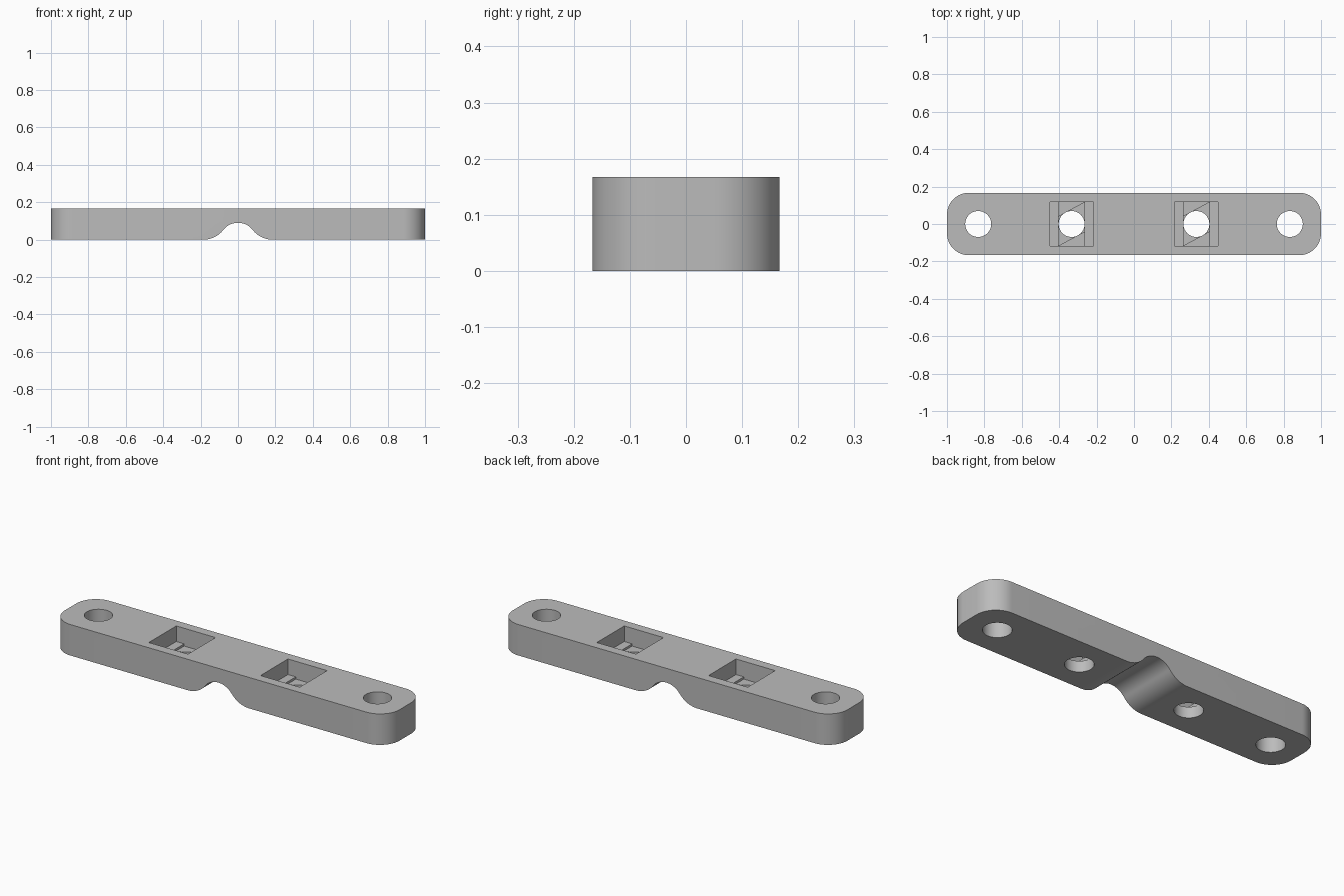
import bpy, bmesh
from math import sin, cos, pi, atan2, hypot, radians, sqrt
from mathutils import Matrix

if "Cube" in bpy.data.objects:
    bpy.data.objects.remove(bpy.data.objects["Cube"])

HALF_W, HEIGHT = 0.167, 0.167
HOLE_R = 0.07
POCKET = 0.117        # half side of the square nut pocket
FLOOR, STEP = 0.083, 0.012

grey = bpy.data.materials.new("plain grey")
grey.use_nodes = True
colour = (0.5, 0.5, 0.5, 1)
grey.diffuse_color = colour
grey.node_tree.nodes["Principled BSDF"].inputs["Base Color"].default_value = colour


def prism(name, points, direction, corner_radius=0):
    """Extrude a flat outline; optionally round its upright corner edges."""
    bm = bmesh.new()
    face = bm.faces.new([bm.verts.new(p) for p in points])
    ext = bmesh.ops.extrude_face_region(bm, geom=[face])
    bmesh.ops.translate(bm, vec=direction,
                        verts=[v for v in ext["geom"] if isinstance(v, bmesh.types.BMVert)])
    if corner_radius:
        upright = [e for e in bm.edges
                   if abs(e.verts[0].co.z - e.verts[1].co.z) > HEIGHT / 2]
        bmesh.ops.bevel(bm, geom=upright, offset=corner_radius, segments=16,
                        profile=0.5, affect="EDGES")
    bmesh.ops.recalc_face_normals(bm, faces=bm.faces)
    mesh = bpy.data.meshes.new(name)
    bm.to_mesh(mesh)
    bm.free()
    obj = bpy.data.objects.new(name, mesh)
    bpy.context.collection.objects.link(obj)
    mesh.materials.append(grey)
    return obj


def arc(cx, cz, r, start, end, n=16):
    return [(cx + r * cos(start + (end - start) * i / n),
             cz + r * sin(start + (end - start) * i / n)) for i in range(n + 1)]


# Side profile: a crown arc in the underside blended by two fillets
crown_r, crown_z, fillet_r = 0.1, -0.01, 0.133
dz = fillet_r - crown_z
dx = sqrt((crown_r + fillet_r) ** 2 - dz ** 2)
lean = atan2(dz, dx)
right = arc(0, crown_z, crown_r, pi / 2, lean)
right += arc(dx, fillet_r, fillet_r, lean + pi, 1.5 * pi)[1:]
left = [(-x, z) for x, z in reversed(right[1:])]
outline = left + right + [(1, 0), (1, HEIGHT), (-1, HEIGHT), (-1, 0)]
bar = prism("clamp_bar", [(x, -HALF_W, z) for x, z in outline],
            (0, 2 * HALF_W, 0), corner_radius=0.117)


def cut(name, outline2d, cx, low):
    """Remove an upright prism from the bar, from height low to above its top."""
    cutter = prism(name, [(cx + x, y, low) for x, y in outline2d],
                   (0, 0, HEIGHT + 0.1 - low))
    mod = bar.modifiers.new(name, "BOOLEAN")
    mod.operation, mod.solver, mod.object = "DIFFERENCE", "EXACT", cutter
    bpy.context.view_layer.objects.active = bar
    bpy.ops.object.modifier_apply(modifier=name)
    bpy.data.objects.remove(cutter)


# Pocket, bridging slot and the slanted slot below it
rise = HOLE_R / cos(radians(30))
tilt = HOLE_R * sin(radians(30)) / cos(radians(30))
square = [(-POCKET, -POCKET), (POCKET, -POCKET), (POCKET, POCKET), (-POCKET, POCKET)]
slot = [(-HOLE_R, -POCKET), (HOLE_R, -POCKET), (HOLE_R, POCKET), (-HOLE_R, POCKET)]
slanted = [(-HOLE_R, -POCKET + 0.001), (HOLE_R, tilt - rise),
           (HOLE_R, POCKET - 0.001), (-HOLE_R, rise - tilt)]
circle = arc(0, 0, HOLE_R - 0.0005, 0, 2 * pi, 48)[:-1]

for side in (-1, 1):
    cut("nut_pocket", square, side / 3, FLOOR)
    cut("bridge_slot", slot, side / 3, FLOOR - STEP)
    cut("slanted_slot", slanted, side / 3, FLOOR - 2 * STEP)
    cut("inner_hole", circle, side / 3, -0.1)
    cut("end_hole", circle, side * 0.833, -0.1)

bpy.ops.object.select_all(action="DESELECT")
bar.select_set(True)
bpy.context.view_layer.objects.active = bar
bpy.ops.object.shade_smooth_by_angle(angle=radians(30))
